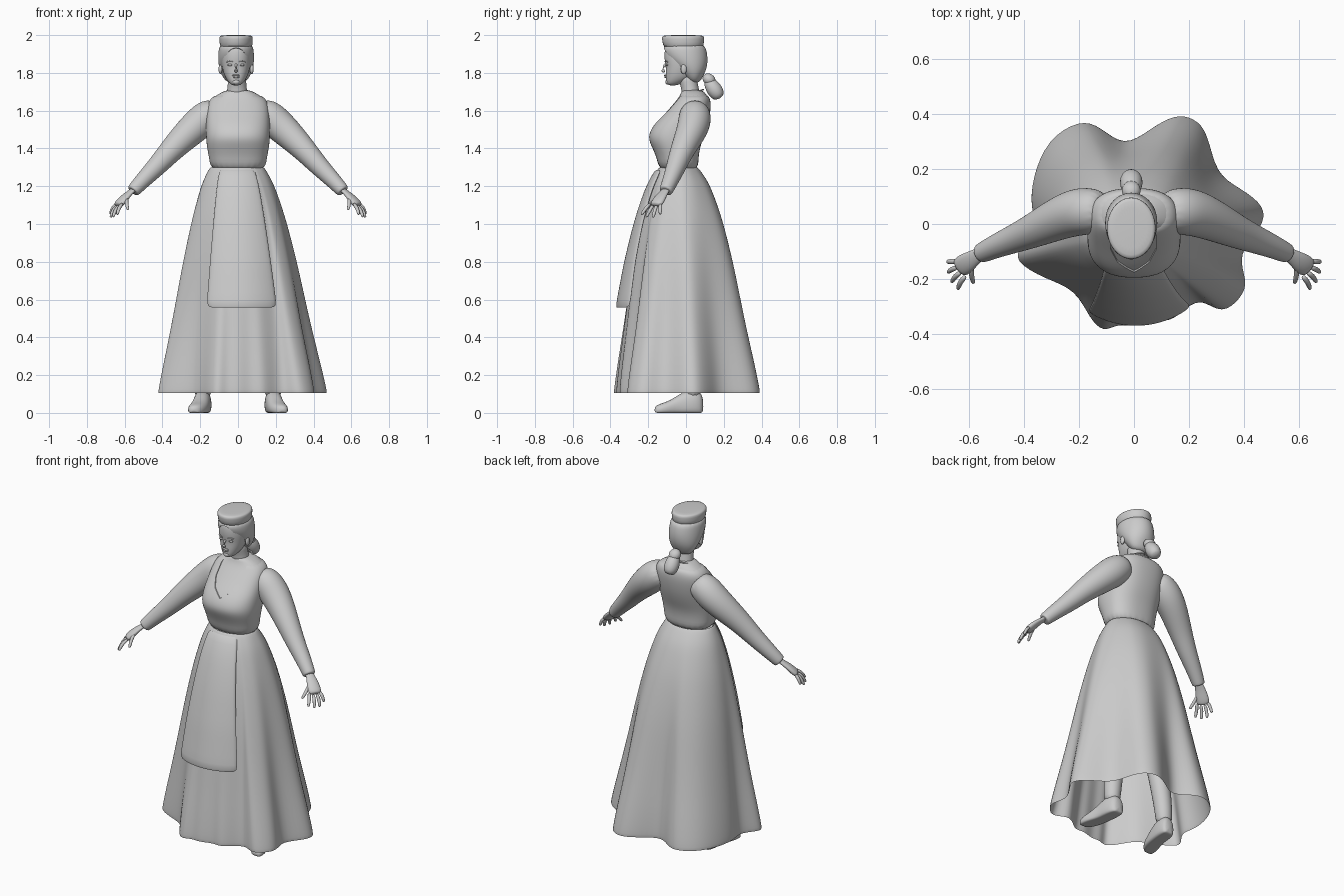
import bpy, bmesh, math
from mathutils import Vector

if "Cube" in bpy.data.objects:
    bpy.data.objects.remove(bpy.data.objects["Cube"])

grey = bpy.data.materials.new("plain grey")
grey.use_nodes = True
grey.diffuse_color = (0.6, 0.6, 0.6, 1)
grey.node_tree.nodes["Principled BSDF"].inputs["Base Color"].default_value = (0.6, 0.6, 0.6, 1)


def oval(c, u, v, n=20, p=2.0):
    """Closed ring around c with half axes u and v; p above 2 squares it off."""
    ring = []
    for i in range(n):
        a = math.tau * i / n
        k, m = math.cos(a), math.sin(a)
        ring.append(Vector(c) + Vector(u) * math.copysign(abs(k) ** (2 / p), k)
                    + Vector(v) * math.copysign(abs(m) ** (2 / p), m))
    return ring


def select(ob):
    bpy.ops.object.select_all(action='DESELECT')
    ob.select_set(True)
    bpy.context.view_layer.objects.active = ob


def loft(name, rings, caps=True, loop=True, levels=1, thick=0, angle=50):
    """Skin a list of rings, then thicken, subdivide and smooth."""
    bm = bmesh.new()
    rows = [[bm.verts.new(p) for p in r] for r in rings]
    n = len(rings[0])
    for a, b in zip(rows, rows[1:]):
        for i in range(n if loop else n - 1):
            j = (i + 1) % n
            bm.faces.new((a[i], a[j], b[j], b[i]))
    if caps:
        bm.faces.new(rows[0])
        bm.faces.new(rows[-1])
    bmesh.ops.recalc_face_normals(bm, faces=bm.faces)
    me = bpy.data.meshes.new(name)
    bm.to_mesh(me)
    bm.free()
    me.materials.append(grey)
    ob = bpy.data.objects.new(name, me)
    bpy.context.collection.objects.link(ob)
    select(ob)
    if thick:
        m = ob.modifiers.new("thickness", 'SOLIDIFY')
        m.thickness, m.offset = thick, 0
        bpy.ops.object.modifier_apply(modifier=m.name)
    if levels:
        m = ob.modifiers.new("smooth", 'SUBSURF')
        m.levels = m.render_levels = levels
        bpy.ops.object.modifier_apply(modifier=m.name)
    bpy.ops.object.shade_smooth_by_angle(angle=math.radians(angle))
    return ob


def stack(name, rows, x=0.0, grow=0.0, p=2.0, n=24, **kw):
    """Upright body from rows of (z, half width, front y, back y)."""
    return loft(name, [oval((x, (f + b) / 2, z), (w + grow, 0, 0), (0, (b - f) / 2 + grow, 0), n, p)
                       for z, w, f, b in rows], **kw)


def tube(name, pts, s=1, n=12, flat=1.0, caps=True, **kw):
    """Limb along points of (x, y, z, radius)."""
    ps = [Vector((p[0] * s, p[1], p[2])) for p in pts]
    rings = []
    for i, p in enumerate(ps):
        t = (ps[min(i + 1, len(ps) - 1)] - ps[max(i - 1, 0)]).normalized()
        u = t.cross(Vector((0, 0, 1)) if abs(t.z) < 0.95 else Vector((0, 1, 0))).normalized()
        r = pts[i][3]
        rings.append(oval(p, u * r, t.cross(u) * r * flat, n))
    return loft(name, rings, caps, **kw)


def ball(name, c, r, tilt=0.0):
    bpy.ops.mesh.primitive_uv_sphere_add(segments=20, ring_count=12, location=c, rotation=(tilt, 0, 0))
    ob = bpy.context.object
    ob.name = name
    ob.scale = r
    ob.data.materials.append(grey)
    bpy.ops.object.shade_smooth()
    return ob


def cut(ob, cutter):
    select(ob)
    m = ob.modifiers.new("cut", 'BOOLEAN')
    m.operation, m.object, m.solver = 'DIFFERENCE', cutter, 'EXACT'
    bpy.ops.object.modifier_apply(modifier=m.name)
    bpy.data.objects.remove(cutter)
    bpy.ops.object.shade_smooth_by_angle(angle=math.radians(40))


def lerp(a, b, t):
    return a + (b - a) * t


# Skirt: a flared ellipse with folds growing towards the hem
FLARE = [(1.3, 0), (1.25, .12), (1.2, .22), (1.1, .35), (1.0, .46), (.8, .62), (.6, .73),
         (.4, .84), (.25, .93), (.1, 1)]


def flare(z):
    for (z1, f1), (z0, f0) in zip(FLARE, FLARE[1:]):
        if z >= z0:
            return lerp(f1, f0, min(1, (z1 - z) / (z1 - z0)))
    return 1.0


def bell(z):
    f = flare(z)
    return lerp(-.005, .01, f), lerp(-.04, 0, f), lerp(.14, .37, f), lerp(.1, .365, f)


HEM = [(.48, .065), (.47, -.01), (.37, -.11), (.415, -.21), (.39, -.27), (.32, -.33), (.25, -.27),
       (.19, -.3), (.13, -.36), (.07, -.34), (0, -.375), (-.06, -.36), (-.11, -.395), (-.16, -.345),
       (-.21, -.235), (-.32, -.2), (-.44, -.135), (-.41, -.08), (-.35, -.01), (-.375, .06),
       (-.37, .165), (-.315, .31), (-.196, .38), (-.125, .355), (-.035, .275), (.06, .345),
       (.15, .4), (.22, .385), (.268, .335), (.295, .18), (.385, .13)]


def skirt_ring(z):
    cx, cy, rx, ry = bell(z)
    hx, hy, hrx, hry = bell(.1)
    g = ((1.3 - z) / 1.2) ** 1.6
    ring = []
    for x, y in HEM:
        a = math.atan2((y - hy) / hry, (x - hx) / hrx)
        k, m = math.cos(a), math.sin(a)
        ring.append(Vector((cx + rx * k + (x - hx - hrx * k) * g,
                            cy + ry * m + (y - hy - hry * m) * g, z)))
    return ring


loft("skirt", [skirt_ring(z) for z, f in FLARE], caps=False, thick=.008, levels=2)

# Apron: a panel following the skirt front
apron = []
for i in range(10):
    t = i / 9
    z = lerp(1.29, .555, t)
    cx, cy, rx, ry = bell(z)
    left, right = lerp(-.1, -.168, t ** .8), lerp(.09, .208, t ** .8)
    row = []
    for j in range(11):
        x = lerp(left, right, j / 10)
        bow = math.sqrt(max(.05, 1 - ((x - cx) / rx) ** 2))
        row.append(Vector((x, cy - ry * bow - lerp(.01, .058, t), z)))
    apron.append(row)
loft("apron", apron, caps=False, loop=False, thick=.014)

# Torso, bodice over it with a pointed neckline, waistband and collar
TORSO = [(1.27, .138, -.135, .06), (1.35, .148, -.148, .06), (1.41, .160, -.177, .07),
         (1.46, .165, -.198, .09), (1.52, .165, -.172, .11), (1.58, .163, -.115, .122),
         (1.63, .158, -.072, .127), (1.665, .142, -.042, .122), (1.69, .10, -.028, .105),
         (1.712, .058, -.022, .085)]
stack("blouse", TORSO, p=2.4, levels=2)
bodice = stack("bodice", TORSO[:-1], grow=.006, p=2.4, levels=2)
V = [(-.06, 1.75), (-.085, 1.66), (-.085, 1.6), (-.06, 1.555), (0, 1.515), (.055, 1.555),
     (.08, 1.6), (.08, 1.66), (.06, 1.75)]
cut(bodice, loft("neckline_cutter", [[Vector((x, y, z)) for x, z in V] for y in (-.4, .05)], levels=0))
stack("waistband", [(1.28, .147, -.143, .066), (1.30, .147, -.145, .066)], p=2.3)
stack("neck", [(1.67, .062, -.03, .08), (1.71, .052, -.022, .07), (1.75, .048, -.035, .06),
               (1.80, .05, -.05, .06)], x=-.005)
tube("collar", [(.068 * math.cos(a), .03 + .062 * math.sin(a), 1.69 + .022 * math.sin(a), .005)
                for a in [math.tau * i / 24 for i in range(25)]], n=6)

# Head
HX = -.01
stack("face", [(1.733, .018, -.092, -.05), (1.745, .036, -.104, -.02), (1.77, .055, -.107, .03),
               (1.80, .067, -.108, .05), (1.835, .075, -.107, .06), (1.87, .08, -.115, .08),
               (1.92, .08, -.115, .085), (1.96, .07, -.1, .08)], x=HX, p=2.2, levels=2)
hair = stack("hair", [(1.745, .045, .02, .07), (1.78, .074, -.01, .09), (1.82, .09, -.05, .11),
                      (1.87, .097, -.105, .117), (1.92, .094, -.125, .11), (1.96, .085, -.115, .095)],
             x=HX, levels=2)
cut(hair, ball("hairline_cutter", (HX, -.14, 1.83), (.074, .115, .105)))
tube("nose", [(HX, -.108, 1.85, .007), (HX, -.118, 1.832, .009), (HX, -.128, 1.815, .012),
              (HX, -.112, 1.803, .009)], n=8)
ball("upper_lip", (HX, -.108, 1.787), (.021, .008, .005))
ball("lower_lip", (HX, -.107, 1.778), (.018, .008, .006))
ball("chin", (HX, -.096, 1.752), (.02, .013, .014))
for s, side in ((1, "left"), (-1, "right")):
    ball(side + "_eye", (HX + s * .032, -.101, 1.842), (.013, .008, .006))
    tube(side + "_eyebrow", [(HX + s * x, y, z, .004) for x, y, z in
                             ((.014, -.113, 1.858), (.034, -.108, 1.863), (.054, -.094, 1.857))], n=6)
    ball(side + "_ear", (HX + s * .083, -.012, 1.82), (.01, .016, .026))

# Pillbox hat with a band along its lower edge
stack("hat", [(1.938, .084, -.117, .09), (1.942, .086, -.12, .093), (1.985, .09, -.13, .098),
              (1.996, .086, -.125, .094), (2.0, .07, -.105, .075)], x=HX, n=32)
stack("hat_band", [(1.936, .087, -.121, .094), (1.95, .089, -.124, .096)], x=HX, n=32)

# Tied knot of hair
ball("hair_tie", (HX, .122, 1.765), (.034, .036, .03), -.6)
tube("ponytail", [(HX, .11, 1.772, .022), (HX, .128, 1.745, .036), (HX, .148, 1.715, .045),
                  (HX, .168, 1.685, .04), (HX, .18, 1.665, .024)])

SLEEVE = [(.10, .05, 1.61, .066), (.16, .048, 1.575, .088), (.21, .043, 1.53, .088),
          (.27, .022, 1.475, .08), (.355, -.02, 1.39, .065), (.425, -.05, 1.31, .054),
          (.5, -.08, 1.235, .044), (.553, -.105, 1.178, .037), (.558, -.108, 1.172, .034)]
PALM = [(.53, -.095, 1.2, .024), (.575, -.117, 1.165, .026), (.6, -.137, 1.14, .038),
        (.628, -.155, 1.108, .04), (.637, -.162, 1.098, .032)]
FINGERS = {"index": ((.61, -.187, 1.11), (.64, -.236, 1.05)), "middle": ((.627, -.173, 1.1), (.662, -.21, 1.037)),
           "ring": ((.638, -.155, 1.1), (.675, -.175, 1.035)), "little": ((.64, -.135, 1.108), (.677, -.137, 1.052)),
           "thumb": ((.588, -.15, 1.14), (.583, -.215, 1.075))}
FOOT = [(.092, .18, .026, .08), (.075, .183, .042, .115), (.03, .188, .05, .125), (-.02, .192, .047, .11),
        (-.06, .2, .048, .082), (-.1, .212, .05, .06), (-.14, .225, .043, .048), (-.168, .235, .022, .034)]

for s, side in ((1, "left"), (-1, "right")):
    # Arm and hand
    tube(side + "_sleeve", SLEEVE, s, n=16, levels=2)
    tube(side + "_palm", PALM, s, flat=.5)
    for finger, (a, b) in FINGERS.items():
        a, b = Vector(a), Vector(b)
        mid = (a + b) / 2 + Vector((.006, 0, .006))
        tip = lerp(a, b, .93)
        tube(f"{side}_{finger}_finger", [(*a, .0105), (*mid, .0105), (*tip, .009), (*b, .005)], s, n=8)
    # Leg and boot with a flat sole
    tube(side + "_leg", [(.1, .0, .9, .075), (.14, .01, .5, .062), (.17, .03, .3, .058),
                         (.185, .035, .15, .05), (.188, .035, .07, .046)], s)
    rings = [oval((x * s, y, .36 * h), (w, 0, 0), (0, 0, .64 * h), 16, 2.3) for y, x, w, h in FOOT]
    for r in rings:
        for p in r:
            p.z = max(p.z, 0)
    loft(side + "_boot", rings)
